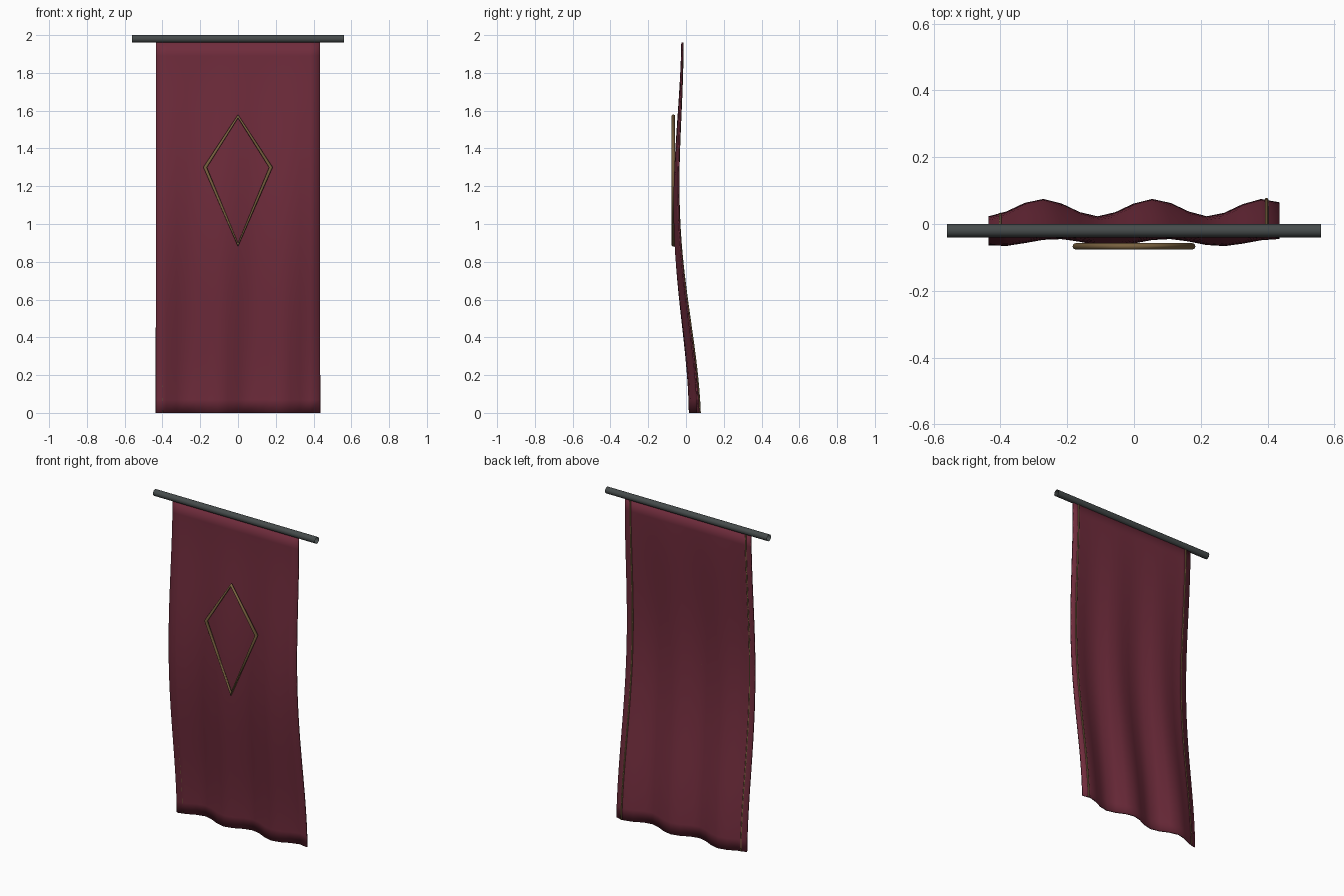
import bpy, bmesh, math
from mathutils import Matrix

if "Cube" in bpy.data.objects:
    bpy.data.objects.remove(bpy.data.objects["Cube"])

W, H = 0.87, 1.96


def material(name, rgb):
    m = bpy.data.materials.new(name)
    m.diffuse_color = (*rgb, 1)
    m.use_nodes = True
    m.node_tree.nodes["Principled BSDF"].inputs["Base Color"].default_value = m.diffuse_color
    return m


def cloth_y(x, z):
    """Depth of the hanging cloth: slow billow plus folds growing downward."""
    t = 1 - z / H
    billow = -0.021 - 0.066 * t ** 0.8 * math.sin(4.7 * t)
    return billow + 0.026 * t * math.sin(19 * x + 0.5 - 0.65 * z)


def mesh_object(name, bm, mat):
    for f in bm.faces:
        f.smooth = True
    me = bpy.data.meshes.new(name)
    bm.to_mesh(me)
    bm.free()
    me.materials.append(mat)
    ob = bpy.data.objects.new(name, me)
    bpy.context.collection.objects.link(ob)
    return ob


def tube(name, points, radius, mat, cyclic=False):
    cu = bpy.data.curves.new(name, 'CURVE')
    cu.dimensions = '3D'
    cu.bevel_depth = radius
    cu.bevel_resolution = 2
    sp = cu.splines.new('POLY')
    sp.points.add(len(points) - 1)
    for p, co in zip(sp.points, points):
        p.co = (*co, 1)
    sp.use_cyclic_u = cyclic
    cu.materials.append(mat)
    ob = bpy.data.objects.new(name, cu)
    bpy.context.collection.objects.link(ob)
    return ob


red = material("red_cloth", (0.16, 0.025, 0.045))
gold = material("dull_gold", (0.19, 0.12, 0.05))
iron = material("dark_iron", (0.06, 0.07, 0.07))

# Cloth panel
bm = bmesh.new()
bmesh.ops.create_grid(bm, x_segments=16, y_segments=28, size=0.5)
for v in bm.verts:
    x, z = v.co.x * W, (v.co.y + 0.5) * H
    v.co = (x, cloth_y(x, z), z)
cloth = mesh_object("banner_cloth", bm, red)
solid = cloth.modifiers.new("thickness", 'SOLIDIFY')
solid.thickness = 0.008
solid.offset = 0

# Hanging rod, open at both ends
bm = bmesh.new()
bmesh.ops.create_cone(bm, cap_ends=False, segments=16, radius1=0.02, radius2=0.02, depth=1.12,
                      matrix=Matrix.Translation((0, -0.02, 1.98)) @ Matrix.Rotation(math.pi / 2, 4, 'Y'))
mesh_object("hanging_rod", bm, iron)

# Trim cords near both side edges
for side, x in (("left", -0.4), ("right", 0.397)):
    pts = [(x, cloth_y(x, H * i / 28) + 0.003, H * i / 28) for i in range(29)]
    tube(side + "_trim", pts, 0.005, gold)

# Diamond emblem
y = -0.067
tube("diamond_emblem", [(0, y, 1.57), (0.174, y, 1.3), (0, y, 0.89), (-0.174, y, 1.3)],
     0.01, gold, cyclic=True)
